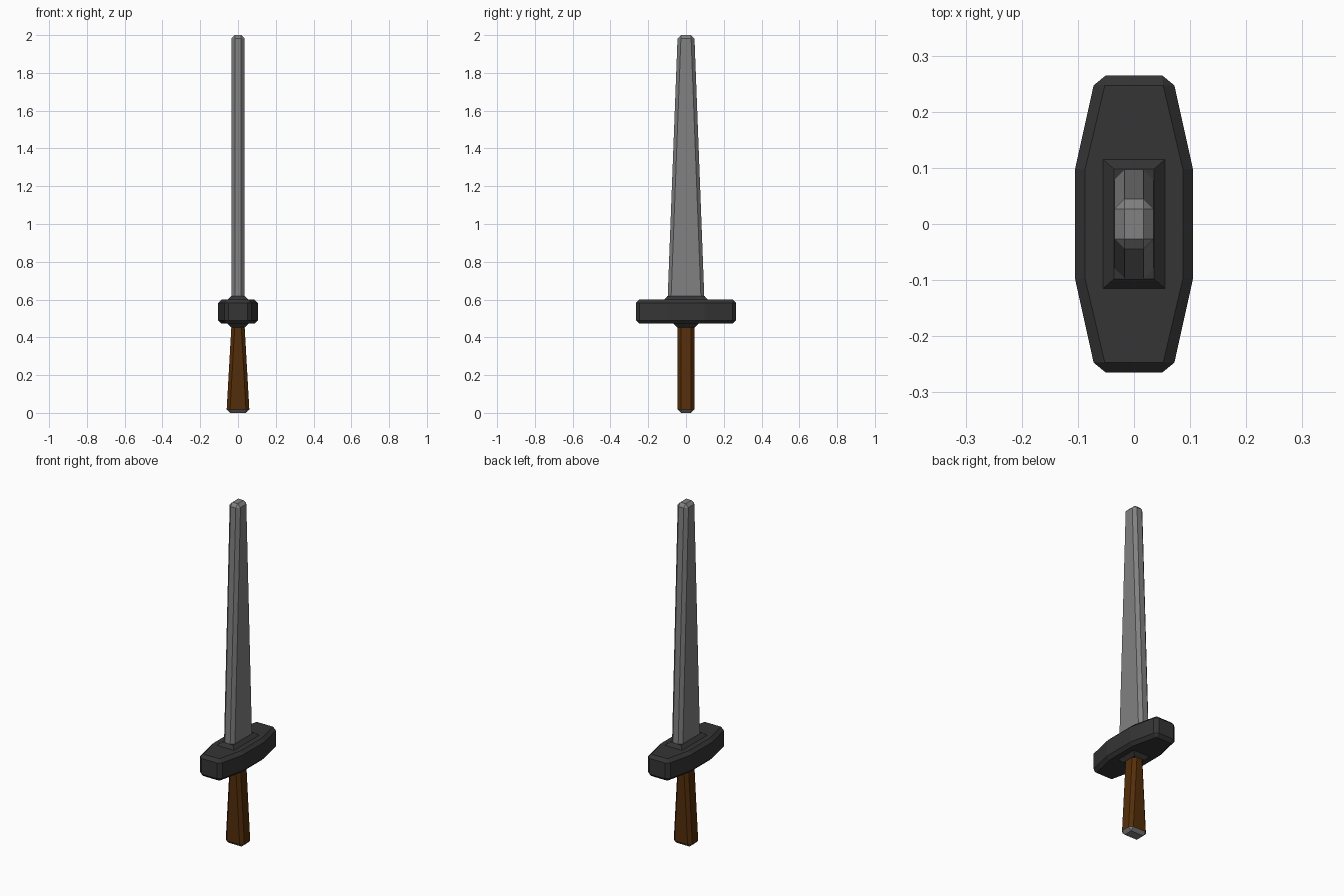
import bpy, bmesh

if "Cube" in bpy.data.objects:
    bpy.data.objects.remove(bpy.data.objects["Cube"])


def material(name, rgb):
    m = bpy.data.materials.new(name)
    m.diffuse_color = (*rgb, 1)
    m.use_nodes = True
    m.node_tree.nodes["Principled BSDF"].inputs["Base Color"].default_value = m.diffuse_color
    return m


def loft(name, rings, mats=(), cap_slot=None):
    """Skin equal-length rings of (x, y, z); coincident points are merged."""
    bm = bmesh.new()
    vr = [[bm.verts.new(p) for p in r] for r in rings]
    n = len(vr[0])
    for k, (a, b) in enumerate(zip(vr, vr[1:])):
        for i in range(n):
            j = (i + 1) % n
            f = bm.faces.new((a[i], a[j], b[j], b[i]))
            if cap_slot is not None and k == 0:
                f.material_index = cap_slot
    bottom = bm.faces.new(vr[0][::-1])
    bm.faces.new(vr[-1])
    if cap_slot is not None:
        bottom.material_index = cap_slot
    bmesh.ops.remove_doubles(bm, verts=bm.verts, dist=1e-4)
    bmesh.ops.recalc_face_normals(bm, faces=bm.faces)
    mesh = bpy.data.meshes.new(name)
    bm.to_mesh(mesh)
    bm.free()
    for m in mats:
        mesh.materials.append(m)
    ob = bpy.data.objects.new(name, mesh)
    bpy.context.collection.objects.link(ob)
    return ob


def ring(quarter, z):
    """Mirror a quarter outline (listed from +x to +y) into a closed ring."""
    q = list(quarter)
    pts = q + [(-x, y) for x, y in q[::-1]]
    pts += [(-x, -y) for x, y in q] + [(x, -y) for x, y in q[::-1]]
    return [(x, y, z) for x, y in pts]


def chamfered(hx, hy, z, c=0.018):
    return ring([(hx, hy - c), (hx - c, hy)], z)


def inset(hx, hy, z, c=0.018):
    return ring([(hx - c, hy - c)] * 2, z)


def rect(hx, hy, z):
    return ring([(hx, hy)], z)


steel = material("steel", (0.22, 0.22, 0.22))
iron = material("dark_iron", (0.035, 0.035, 0.035))
wood = material("wood", (0.09, 0.027, 0.003))

# Tapered blade with bevelled tip
loft("blade", [chamfered(0.035, 0.097, 0.61),
               chamfered(0.035, 0.045, 1.982),
               inset(0.035, 0.045, 2.0)], [steel])

# Crossguard with bevelled rim
outer = [(0.105, 0.098), (0.072, 0.247), (0.05, 0.265)]
inner = [(0.087, 0.098), (0.052, 0.247), (0.052, 0.247)]
loft("crossguard", [ring(inner, 0.472), ring(outer, 0.49),
                    ring(outer, 0.582), ring(inner, 0.60)], [iron])

# Sloped collars above and below the guard
loft("blade_collar", [rect(0.056, 0.116, 0.599), rect(0.036, 0.098, 0.619)], [iron])
loft("grip_collar", [rect(0.036, 0.046, 0.452), rect(0.056, 0.066, 0.473)], [iron])

# Grip flaring towards a steel butt
loft("grip", [inset(0.06, 0.045, 0.0),
              chamfered(0.06, 0.045, 0.018),
              chamfered(0.035, 0.045, 0.46)], [wood, steel], cap_slot=1)
